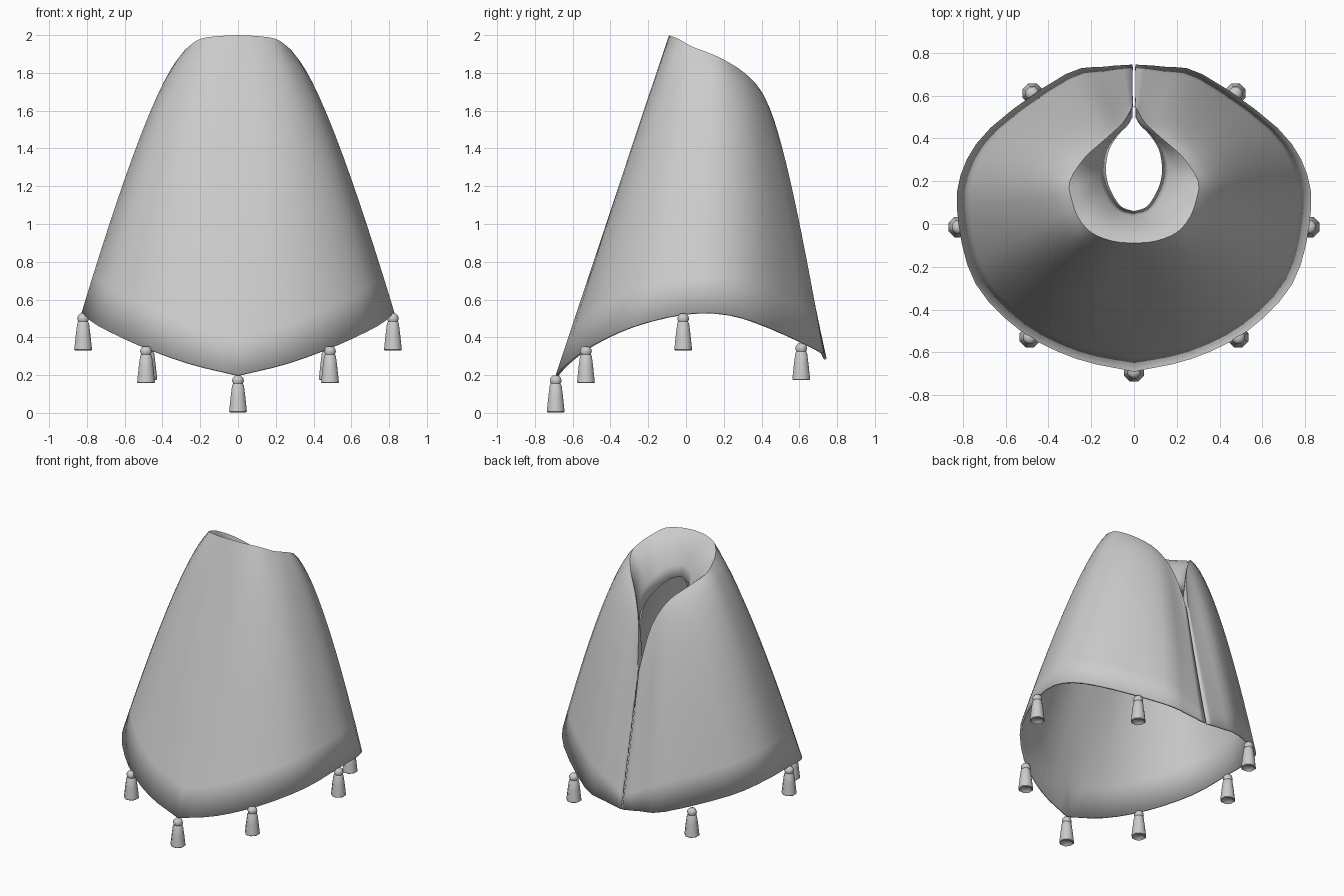
import bpy, bmesh, math
from mathutils import Vector

cube = bpy.data.objects.get("Cube")
if cube:
    bpy.data.objects.remove(cube, do_unlink=True)

cloth = bpy.data.materials.new("light_grey_cloth")
cloth.use_nodes = True
cloth.diffuse_color = (0.6, 0.6, 0.6, 1)
cloth.node_tree.nodes["Principled BSDF"].inputs["Base Color"].default_value = (0.6, 0.6, 0.6, 1)


def add_object(name, bm, angle):
    """Turn a bmesh into a smooth-shaded object with the cloth material."""
    mesh = bpy.data.meshes.new(name)
    bm.to_mesh(mesh)
    bm.free()
    mesh.materials.append(cloth)
    obj = bpy.data.objects.new(name, mesh)
    bpy.context.collection.objects.link(obj)
    bpy.ops.object.select_all(action='DESELECT')
    obj.select_set(True)
    bpy.context.view_layer.objects.active = obj
    bpy.ops.object.shade_smooth_by_angle(angle=math.radians(angle))
    return obj


def spline(points, steps):
    """Smooth curve through the points."""
    pts = [Vector(p) for p in points]
    pts = [pts[0] * 2 - pts[1]] + pts + [pts[-1] * 2 - pts[-2]]
    out = []
    for a, b, c, d in zip(pts, pts[1:], pts[2:], pts[3:]):
        for i in range(steps):
            t = i / steps
            out.append(0.5 * (2 * b + (c - a) * t + (2 * a - 5 * b + 4 * c - d) * t ** 2
                              + (3 * b - a - 3 * c + d) * t ** 3))
    return out + [pts[-2]]


def arc(a, b, c, t):
    """Point on a curve from a to c, pulled toward b."""
    return a * (1 - t) ** 2 + b * 2 * t * (1 - t) + c * t ** 2


# Guide lines of the left half, each running from front centre to back opening
hem = [(0, -.69, .2), (.27, -.63, .265), (.53, -.5, .36), (.74, -.28, .46), (.82, 0, .525),
       (.81, .23, .52), (.67, .45, .45), (.32, .7, .335), (.14, .735, .305), (.006, .745, .285)]
shoulder = [(0, -.29, 1.4), (.19, -.27, 1.5), (.33, -.18, 1.65), (.42, -.07, 1.72), (.46, .07, 1.73),
            (.46, .22, 1.72), (.39, .38, 1.68), (.2, .51, 1.55), (.08, .56, 1.2), (.006, .62, .85)]
crest = [(0, -.09, 2), (.1, -.08, 1.995), (.2, -.04, 1.98), (.26, .03, 1.94), (.29, .11, 1.91),
         (.3, .2, 1.87), (.23, .31, 1.8), (.13, .4, 1.7), (.05, .475, 1.52), (.006, .55, 1.23)]
lip = [(0, .06, 1.72), (.05, .075, 1.7), (.08, .105, 1.68), (.115, .17, 1.64), (.13, .23, 1.6),
       (.13, .28, 1.57), (.115, .35, 1.5), (.07, .42, 1.38), (.03, .46, 1.28), (.006, .5, 1.15)]

# Cape: rows run from the hem over the shoulder and crest down into the neck
bm = bmesh.new()
columns = []
for h, s, c, l in zip(*(spline(line, 3) for line in (hem, shoulder, crest, lip))):
    fold = c.lerp(l, 0.6)
    fold.z = c.z + (l.z - c.z) * 0.25
    path = [arc(h, s, c, i / 12) for i in range(13)]
    path += [arc(c, fold, l, i / 5) for i in range(1, 6)]
    columns.append([bm.verts.new(p) for p in path])
for left, right in zip(columns, columns[1:]):
    for r in range(len(left) - 1):
        bm.faces.new((left[r], right[r], right[r + 1], left[r + 1]))
cape = add_object("cape", bm, 60)
mirror = cape.modifiers.new("both_halves", 'MIRROR')
mirror.merge_threshold = 0.001
thick = cape.modifiers.new("cloth_thickness", 'SOLIDIFY')
thick.thickness = 0.015
thick.offset = -1


# Tassel: a small knot above a flared skirt with a hollow underside
tassel_profile = [(.018, 0), (.03, -.012), (.034, -.028), (.028, -.042), (.034, -.052),
                  (.042, -.11), (.051, -.19), (.045, -.195), (.03, -.18)]


def tassel(name, x, y, z, sides=8):
    bm = bmesh.new()
    rings = []
    for r, dz in tassel_profile:
        turns = [math.tau * (i + 0.5) / sides for i in range(sides)]
        rings.append([bm.verts.new((x + r * math.cos(a), y + r * math.sin(a), z + dz)) for a in turns])
    for low, high in zip(rings, rings[1:]):
        for i in range(sides):
            j = (i + 1) % sides
            bm.faces.new((low[i], high[i], high[j], low[j]))
    bm.faces.new(rings[0])
    bm.faces.new(rings[-1][::-1])
    add_object(name, bm, 50)


tassel("front_tassel", 0, -.69, .197)
for side, sign in (("left", 1), ("right", -1)):
    tassel(side + "_front_tassel", sign * .487, -.53, .352)
    tassel(side + "_side_tassel", sign * .82, -.015, .525)
    tassel(side + "_back_tassel", sign * .475, .61, .368)
